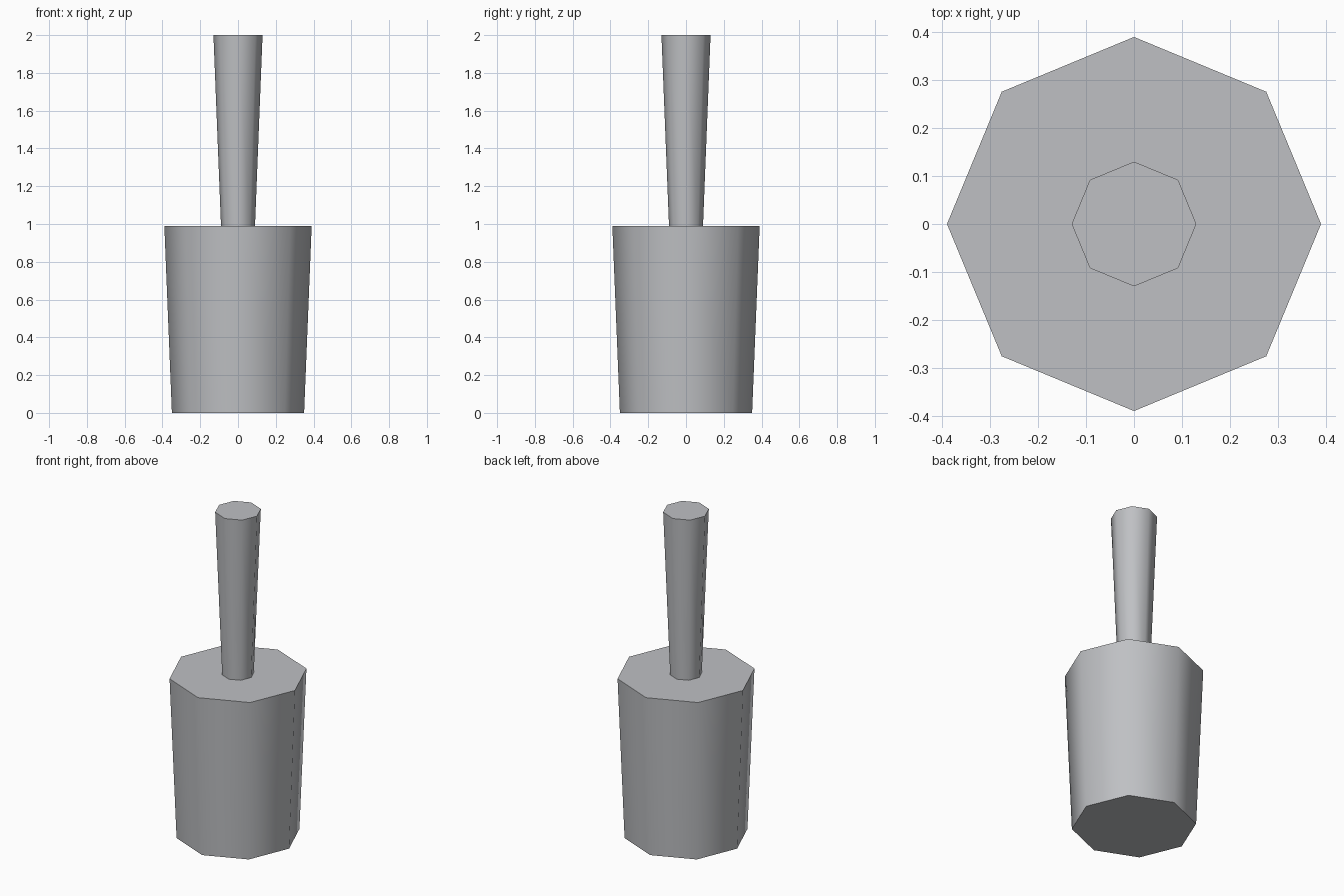
import bpy
import math

cube = bpy.data.objects.get("Cube")
if cube:
    bpy.data.objects.remove(cube, do_unlink=True)

# One plain grey for the whole model
GREY = (0.52, 0.53, 0.55, 1.0)
grey = bpy.data.materials.new("plain grey")
grey.use_nodes = True
grey.diffuse_color = GREY
grey.node_tree.nodes["Principled BSDF"].inputs["Base Color"].default_value = GREY


def tapered_octagon(name, bottom_radius, top_radius, z_low, z_high):
    """Eight-sided tapered column with smooth sides and crisp flat caps."""
    bpy.ops.mesh.primitive_cone_add(
        vertices=8, radius1=bottom_radius, radius2=top_radius,
        depth=z_high - z_low, end_fill_type='NGON',
        location=(0, 0, (z_low + z_high) / 2))
    part = bpy.context.object
    part.name = part.data.name = name
    part.data.materials.append(grey)
    bpy.ops.object.shade_smooth_by_angle(angle=math.radians(60))
    return part


# Heavy block at the bottom, flaring slightly upward
tapered_octagon("head", 0.35, 0.39, 0.0, 0.99)

# Slim handle standing on the block, widening toward its end
tapered_octagon("handle", 0.09, 0.13, 0.99, 2.0)
